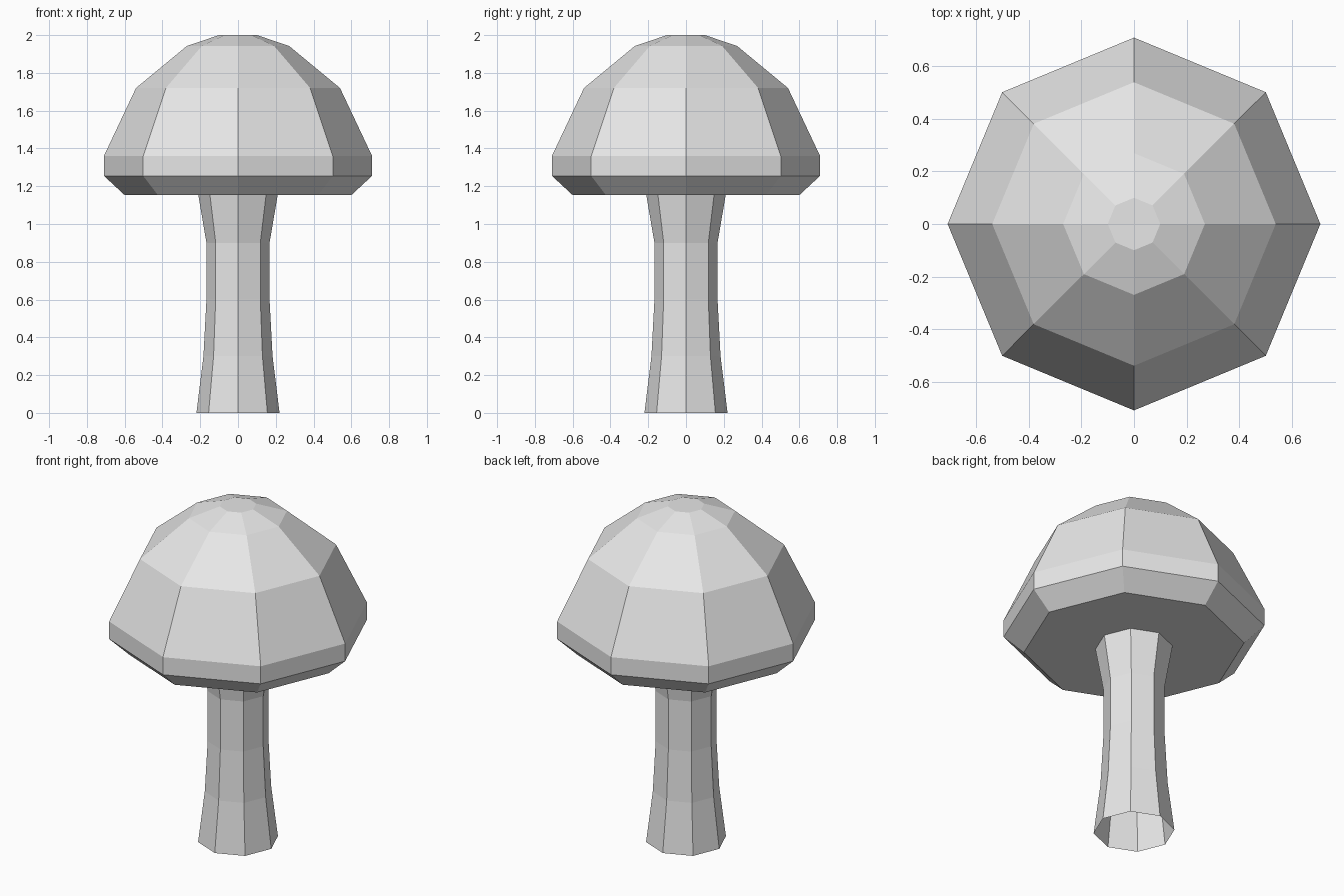
import bpy
import bmesh
from math import cos, sin, tau

cube = bpy.data.objects.get("Cube")
if cube:
    bpy.data.objects.remove(cube, do_unlink=True)

SIDES = 8

grey = bpy.data.materials.new("light grey")
grey.use_nodes = True
colour = (0.8, 0.8, 0.8, 1.0)
grey.diffuse_color = colour
grey.node_tree.nodes["Principled BSDF"].inputs["Base Color"].default_value = colour


def turned_part(name, profile, close_top=False):
    """Sweep (radius, height) points, listed bottom to top, around z."""
    bm = bmesh.new()
    rings = [[bm.verts.new((r * cos(tau * i / SIDES), r * sin(tau * i / SIDES), z))
              for i in range(SIDES)] for r, z in profile]
    for low, high in zip(rings, rings[1:]):
        for i in range(SIDES):
            j = (i + 1) % SIDES
            bm.faces.new((low[i], low[j], high[j], high[i]))
    if close_top:
        bm.faces.new(rings[-1])
    mesh = bpy.data.meshes.new(name)
    bm.to_mesh(mesh)
    bm.free()
    mesh.materials.append(grey)
    obj = bpy.data.objects.new(name, mesh)
    bpy.context.collection.objects.link(obj)
    return obj


# Hollow stem, open at the foot and flaring into the cap
turned_part("stem", [(0.22, 0), (0.183, 0.3), (0.167, 0.6), (0.167, 0.9), (0.21, 1.153)])

# Cap: flat underside around the stem, bevelled rim, faceted dome
turned_part("cap", [(0.21, 1.153), (0.6, 1.153), (0.71, 1.255), (0.71, 1.36),
                    (0.54, 1.72), (0.27, 1.943), (0.1, 2)], close_top=True)
